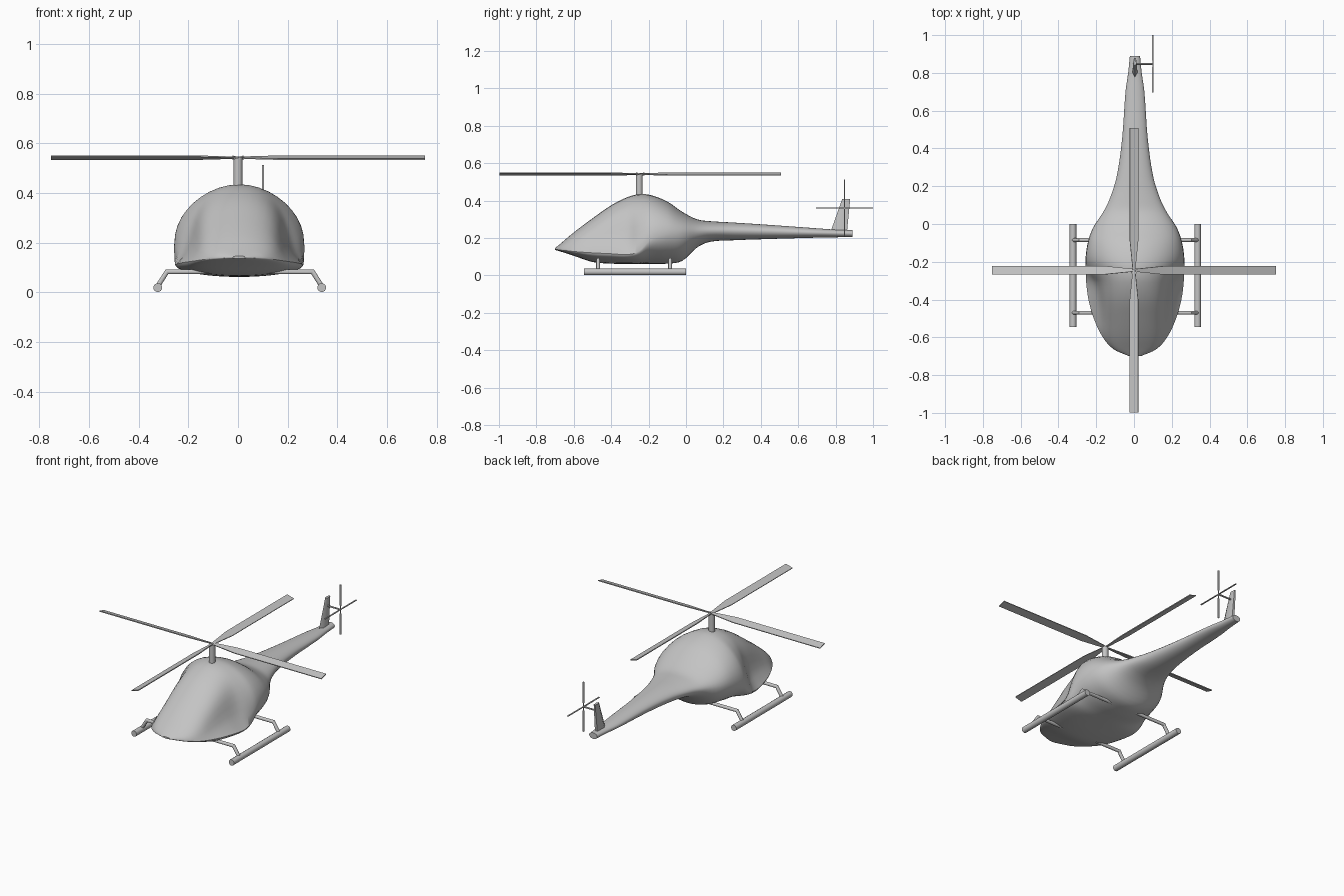
import bpy, bmesh, math
from math import pi, sin, cos
from mathutils import Matrix, Vector

cube = bpy.data.objects.get("Cube")
if cube:
    bpy.data.objects.remove(cube, do_unlink=True)

grey = bpy.data.materials.new("light grey")
grey.use_nodes = True
grey.diffuse_color = (0.55, 0.55, 0.55, 1)
grey.node_tree.nodes["Principled BSDF"].inputs["Base Color"].default_value = (0.55, 0.55, 0.55, 1)


def finish(name, bm, angle=40, smooth=True):
    """Turn a bmesh into a shaded, coloured object."""
    bmesh.ops.recalc_face_normals(bm, faces=bm.faces)
    mesh = bpy.data.meshes.new(name)
    bm.to_mesh(mesh)
    bm.free()
    mesh.materials.append(grey)
    obj = bpy.data.objects.new(name, mesh)
    bpy.context.collection.objects.link(obj)
    if smooth:
        bpy.ops.object.select_all(action='DESELECT')
        obj.select_set(True)
        bpy.context.view_layer.objects.active = obj
        bpy.ops.object.shade_smooth_by_angle(angle=math.radians(angle))
    return obj


def add_rings(bm, rings):
    """Skin a row of equal closed rings and cap both ends."""
    rows = [[bm.verts.new(p) for p in ring] for ring in rings]
    count = len(rows[0])
    for a, b in zip(rows, rows[1:]):
        for i in range(count):
            j = (i + 1) % count
            bm.faces.new((a[i], a[j], b[j], b[i]))
    bm.faces.new(rows[0])
    bm.faces.new(rows[-1])


def tube(name, path, radius, sides=12):
    """Round tube along a path, mitred at the bends."""
    path = [Vector(p) for p in path]
    steps = [(b - a).normalized() for a, b in zip(path, path[1:])]
    side = steps[0].orthogonal().normalized()
    if len(path) > 2:
        side = steps[0].cross(steps[1]).normalized()
    rings = []
    for i, p in enumerate(path):
        before, after = steps[max(i - 1, 0)], steps[min(i, len(steps) - 1)]
        along = (before + after).normalized()
        up = along.cross(side) / along.dot(after)
        rings.append([p + radius * (side * cos(2 * pi * k / sides) + up * sin(2 * pi * k / sides))
                      for k in range(sides)])
    bm = bmesh.new()
    add_rings(bm, rings)
    return finish(name, bm)


def blade(name, length, root, width, taper, thickness, matrix):
    """Flat blade along local x, narrow at the root."""
    bm = bmesh.new()
    rings = []
    for x, half in ((0, root / 2), (taper, width / 2), (length, width / 2)):
        h = thickness / 2
        rings.append([(x, -half, -h), (x, half, -h), (x, half, h), (x, -half, h)])
    add_rings(bm, rings)
    bm.transform(matrix)
    return finish(name, bm, smooth=False)


# Fuselage stations: y, top, widest height, bottom, half width, side hollow
STATIONS = [
    (-.70, .146, .141, .136, .03, 0),
    (-.665, .175, .136, .126, .11, .02),
    (-.6, .23, .128, .105, .17, .06),
    (-.5, .305, .121, .072, .218, .16),
    (-.4, .375, .116, .063, .246, .2),
    (-.31, .42, .112, .062, .258, .16),
    (-.25, .434, .13, .062, .26, .03),
    (-.19, .43, .19, .062, .262, 0),
    (-.1, .395, .22, .063, .25, 0),
    (-.02, .34, .225, .078, .222, 0),
    (.06, .30, .232, .15, .17, 0),
    (.13, .29, .237, .18, .135, 0),
    (.25, .283, .238, .188, .097, 0),
    (.45, .27, .235, .195, .068, 0),
    (.7, .252, .228, .202, .05, 0),
    (.8, .245, .226, .204, .036, 0),
    (.89, .242, .224, .205, .027, 0),
]
OFFSET = 0.005


def blend(index, t):
    """Smooth (cubic) interpolation between neighbouring stations."""
    last = len(STATIONS) - 1
    a, b, c, d = (STATIONS[min(max(index + k, 0), last)] for k in (-1, 0, 1, 2))
    out = []
    for p, q, r, s in zip(a, b, c, d):
        y0, y1, y2, y3 = a[0], b[0], c[0], d[0]
        span = y2 - y1
        m1 = (r - p) / (y2 - y0) * span
        m2 = (s - q) / (y3 - y1) * span
        out.append((2*t**3 - 3*t**2 + 1) * q + (t**3 - 2*t**2 + t) * m1
                   + (3*t**2 - 2*t**3) * r + (t**3 - t**2) * m2)
    out[0] = b[0] + (c[0] - b[0]) * t
    return out


def section(y, top, mid, low, half, hollow):
    """Upper dome with hollowed sides over a shallow bowl."""
    ring = []
    count = 20
    for k in range(count):
        a = pi * k / count
        s = sin(a)
        x = half * cos(a) * (1 - hollow * sin(pi * s ** 0.75))
        ring.append((x + OFFSET, y, mid + (top - mid) * s))
    for k in range(count):
        a = pi * k / count
        ring.append((OFFSET - half * cos(a), y, mid - (mid - low) * sin(a)))
    return ring


body = bmesh.new()
SPLIT = 4
rings = [section(*blend(i, k / SPLIT)) for i in range(len(STATIONS) - 1) for k in range(SPLIT)]
rings.append(section(*STATIONS[-1]))
add_rings(body, rings)
finish("fuselage", body, angle=45)

# Landing gear: two skids, each on two bent struts
for sign, label in ((1, "left"), (-1, "right")):
    def place(x, y, z):
        return (0.007 + sign * x, y, z)
    tube(label + "_skid", [place(.33, -.545, .019), place(.33, 0, .019)], 0.018)
    for y, where in ((-.47, "front"), (-.085, "rear")):
        tube(f"{label}_{where}_strut",
             [place(.05, y, .083), place(.293, y, .083), place(.33, y, .025)], 0.01, 10)

# Main rotor: mast and four pitched blades
HUB = Vector((0, -.245, .542))
tube("rotor_mast", [(0, -.25, .4), (0, -.25, .542)], 0.018, 16)
for k in range(4):
    pose = (Matrix.Translation(HUB) @ Matrix.Rotation(k * pi / 2, 4, 'Z')
            @ Matrix.Rotation(math.radians(16), 4, 'X'))
    blade(f"rotor_blade_{k + 1}", 0.752, 0.014, 0.047, 0.16, 0.005, pose)

# Tail fin: swept and tapering upward
fin = bmesh.new()
rings = []
for front, back, z, h in ((.77, .86, .225, .014), (.835, .878, .408, .008)):
    rings.append([(OFFSET + h * u, front + (back - front) * v, z)
                  for u, v in ((0, 0), (1, .3), (.6, 1), (-.6, 1), (-1, .3))])
add_rings(fin, rings)
finish("tail_fin", fin)

# Tail rotor on its side shaft
TAIL = Vector((.1, .848, .36))
tube("tail_rotor_shaft", [(0, TAIL.y, TAIL.z), TAIL], 0.005, 8)
for k in range(4):
    pose = (Matrix.Translation(TAIL) @ Matrix.Rotation(k * pi / 2, 4, 'X')
            @ Matrix.Rotation(pi / 2, 4, 'Z'))
    blade(f"tail_rotor_blade_{k + 1}", 0.152, 0.005, 0.008, 0.03, 0.004, pose)
